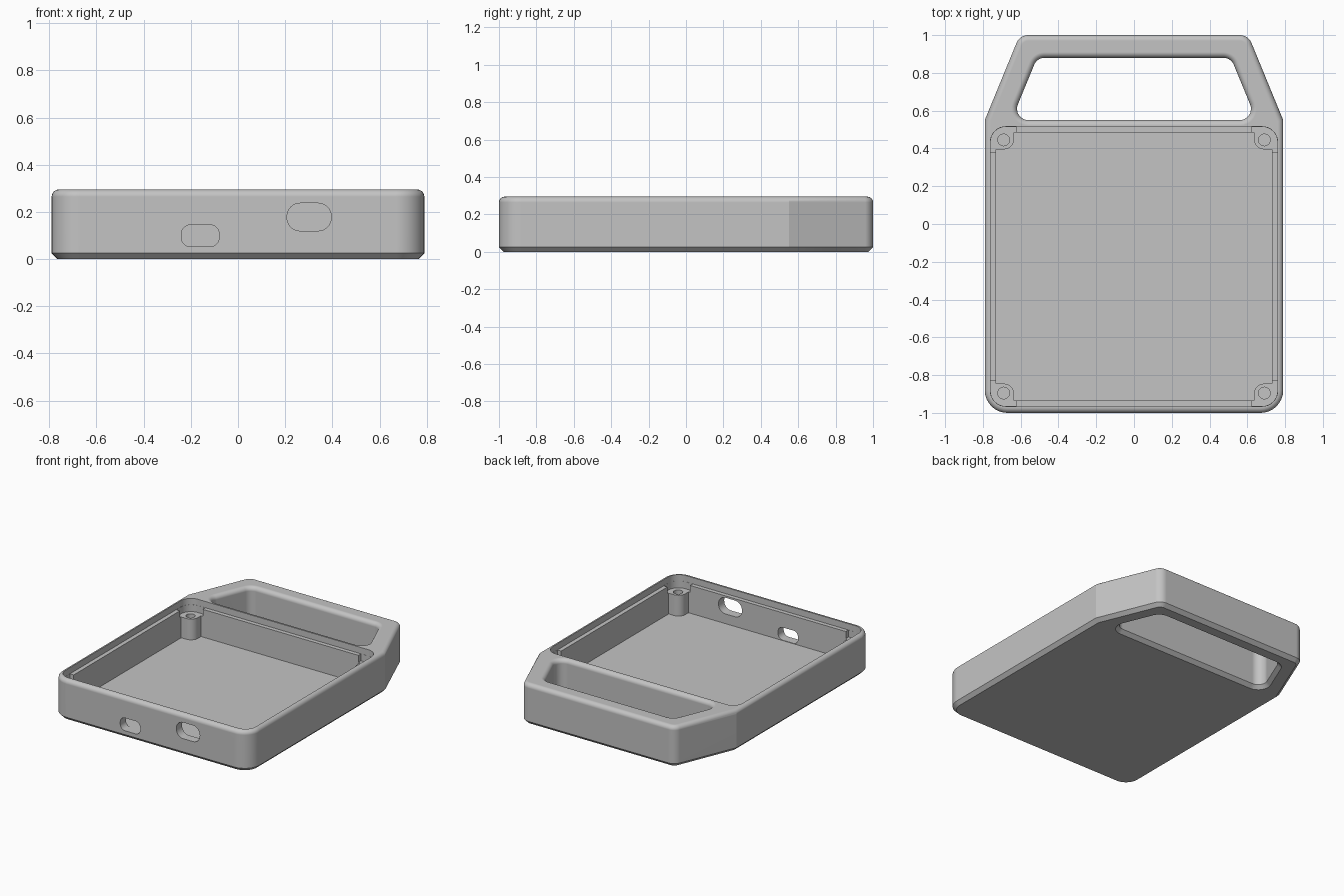
import bpy
import bmesh
from math import sin, cos, pi, tan, atan2
from mathutils import Vector, Matrix

if "Cube" in bpy.data.objects:
    bpy.data.objects.remove(bpy.data.objects["Cube"])

HEIGHT, CHAMFER, FILLET, STEPS = 0.295, 0.025, 0.03, 8
MID_Y = -0.225          # middle of the tray
LIP_X, LIP_Y = 0.76, 0.74    # half sizes of the lid recess
IN_X, IN_Y = 0.73, 0.71      # half sizes of the inner cavity
POST_X, POST_Y = 0.635, 0.62


def outline(corners, inset=0.0):
    """Counter-clockwise polygon of (x, y, radius), rounded and moved inwards."""
    pts = []
    n = len(corners)
    for i, (x, y, r) in enumerate(corners):
        p = Vector((x, y))
        e1 = (p - Vector(corners[i - 1][:2])).normalized()
        e2 = (Vector(corners[(i + 1) % n][:2]) - p).normalized()
        n1, n2 = Vector((-e1.y, e1.x)), Vector((-e2.y, e2.x))
        p = p + (n1 + n2) * inset / (1 + n1.dot(n2))
        turn = atan2(e1.cross(e2), e1.dot(e2))
        if r == 0:
            pts.append(p)
            continue
        side = 1 if turn > 0 else -1
        r -= inset * side
        start = p - e1 * r * tan(abs(turn) / 2)
        centre = start + n1 * r * side
        for k in range(STEPS + 1):
            pts.append(centre + Matrix.Rotation(turn * k / STEPS, 2) @ (start - centre))
    return pts


def loft(name, corners, levels, matrix=None):
    """Closed solid through the outline at each (inset, height) level."""
    bm = bmesh.new()
    rings = [[bm.verts.new((p.x, p.y, z)) for p in outline(corners, d)] for d, z in levels]
    for a, b in zip(rings, rings[1:]):
        for i in range(len(a)):
            j = (i + 1) % len(a)
            bm.faces.new((a[i], a[j], b[j], b[i]))
    bm.faces.new(rings[0][::-1])
    bm.faces.new(rings[-1])
    if matrix:
        bm.transform(matrix)
    bmesh.ops.recalc_face_normals(bm, faces=bm.faces)
    mesh = bpy.data.meshes.new(name)
    bm.to_mesh(mesh)
    bm.free()
    ob = bpy.data.objects.new(name, mesh)
    bpy.context.collection.objects.link(ob)
    return ob


def rect(x0, x1, y0, y1, r):
    return [(x0, y0, r), (x1, y0, r), (x1, y1, r), (x0, y1, r)]


def circle(x, y, r):
    return rect(x - r, x + r, y - r, y + r, r * 0.999)


def fillet_levels(sign):
    return [(sign * FILLET * (1 - cos(a)), HEIGHT - FILLET + FILLET * sin(a))
            for a in (pi / 2 * k / STEPS for k in range(STEPS + 1))]


# Tray body with handle, chamfered below and rounded above
body = loft("tray_with_handle",
            [(-0.79, -1, 0.12), (0.79, -1, 0.12), (0.79, 0.55, 0),
             (0.605, 1, 0.067), (-0.605, 1, 0.067), (-0.79, 0.55, 0)],
            [(CHAMFER, 0), (0, CHAMFER)] + fillet_levels(1))

# Handle opening with the same edges
cutters = [loft("handle_opening_cutter",
                [(-0.649, 0.55, 0.06), (0.649, 0.55, 0.06),
                 (0.513, 0.88, 0.06), (-0.513, 0.88, 0.06)],
                [(-CHAMFER - 0.01, -0.01), (0, CHAMFER)] + fillet_levels(-1) + [(-FILLET, 0.4)])]

# Lid recess above the lip
cutters.append(loft("lid_recess_cutter",
                    rect(-LIP_X, LIP_X, MID_Y - LIP_Y, MID_Y + LIP_Y, 0.08),
                    [(0, 0.25), (0, 0.4)]))

# Inner cavity, leaving a rounded screw post in each corner
cavity = []
for sx, sy in ((-1, -1), (1, -1), (1, 1), (-1, 1)):
    notch = [(sx * IN_X, MID_Y + sy * POST_Y, 0),
             (sx * POST_X, MID_Y + sy * POST_Y, 0.055),
             (sx * POST_X, MID_Y + sy * IN_Y, 0)]
    cavity += notch if sx * sy > 0 else notch[::-1]
cutters.append(loft("cavity_cutter", cavity, [(0, 0.05), (0, 0.27)]))

# Corner pockets above the posts, and screw holes
for sx in (-1, 1):
    for sy in (-1, 1):
        pocket = [(sx * 0.62, MID_Y + sy * 0.605, 0), (sx * LIP_X, MID_Y + sy * 0.605, 0),
                  (sx * LIP_X, MID_Y + sy * LIP_Y, 0.08), (sx * 0.62, MID_Y + sy * LIP_Y, 0)]
        cutters.append(loft("pocket_cutter", pocket if sx * sy > 0 else pocket[::-1],
                            [(0.001, 0.2), (0.001, 0.27)]))
        cutters.append(loft("screw_hole_cutter", circle(sx * 0.69, MID_Y + sy * 0.67, 0.031),
                            [(0, 0.08), (0, 0.23)]))

# Two ports through the front wall
upright = Matrix.Rotation(pi / 2, 4, 'X')
for size in ((-0.24, -0.08, 0.053, 0.145, 0.038), (0.208, 0.395, 0.12, 0.237, 0.055)):
    cutters.append(loft("port_cutter", rect(*size), [(0, 0.9), (0, 1.1)], upright))

# Carve the body
bpy.ops.object.select_all(action='DESELECT')
bpy.context.view_layer.objects.active = body
body.select_set(True)
for cutter in cutters:
    cutter.hide_render = True
    mod = body.modifiers.new("cut", 'BOOLEAN')
    mod.operation, mod.solver, mod.object = 'DIFFERENCE', 'EXACT', cutter
    bpy.ops.object.modifier_apply(modifier=mod.name)
    bpy.data.objects.remove(cutter)

# Material and shading
grey = bpy.data.materials.new("matte_grey")
grey.use_nodes = True
grey.diffuse_color = (0.55, 0.55, 0.55, 1)
grey.node_tree.nodes["Principled BSDF"].inputs["Base Color"].default_value = grey.diffuse_color
body.data.materials.clear()
body.data.materials.append(grey)
for face in body.data.polygons:
    face.material_index = 0
bpy.ops.object.shade_smooth_by_angle(angle=pi / 9)
weighted = body.modifiers.new("even_shading", 'WEIGHTED_NORMAL')
weighted.keep_sharp = True
